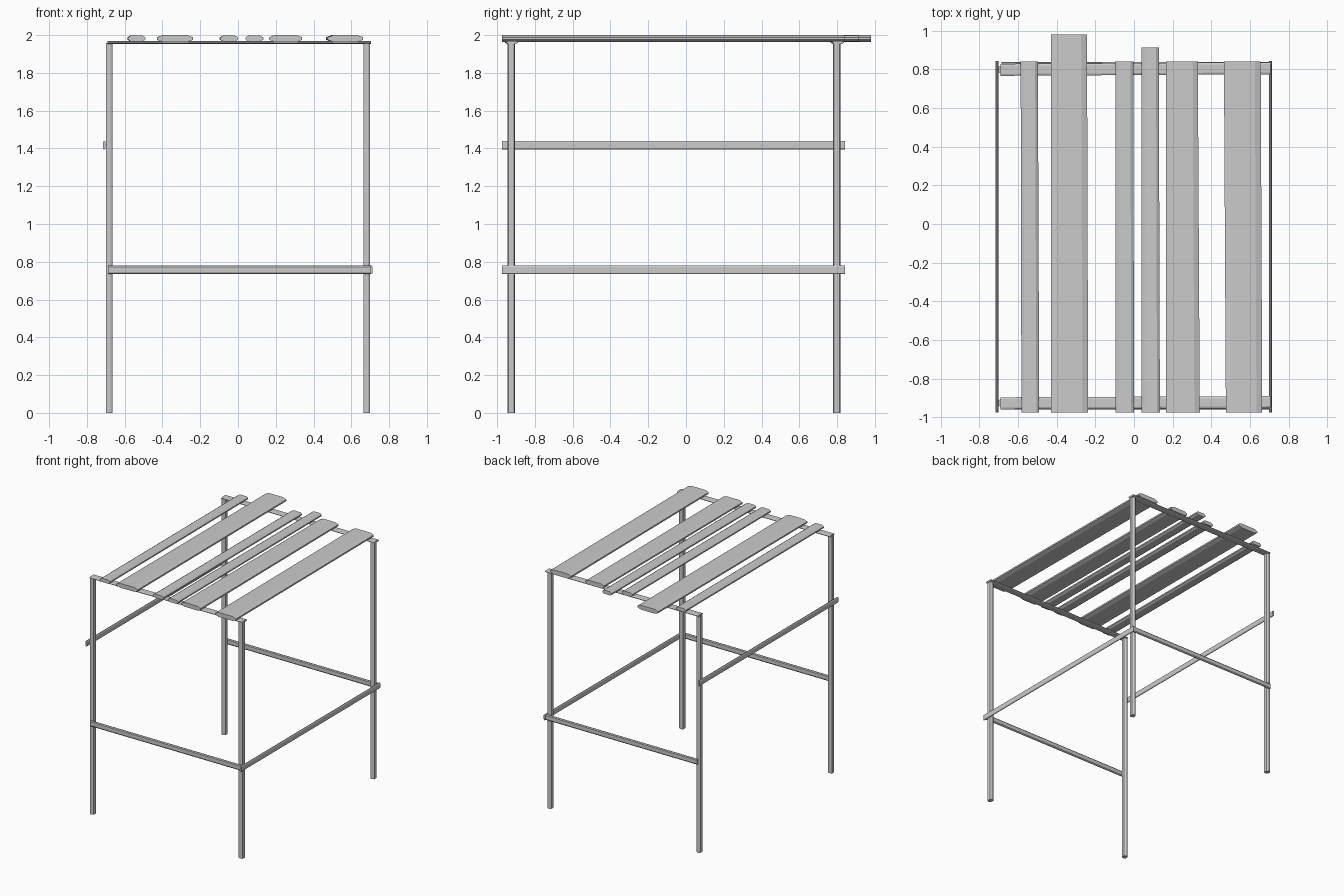
import bpy, bmesh
from mathutils import Vector

if "Cube" in bpy.data.objects:
    bpy.data.objects.remove(bpy.data.objects["Cube"])

# chamfered eight-sided cross-section, in units of half width / half thickness
PROFILE = [(1, -.35), (1, .35), (.68, 1), (-.68, 1),
           (-1, .35), (-1, -.35), (-.68, -1), (.68, -1)]


def board(name, start, end, u, v, half_u, half_v):
    """Prism from start to end; half_u may be a (start, end) pair for taper."""
    hu = half_u if isinstance(half_u, tuple) else (half_u, half_u)
    u, v = Vector(u), Vector(v)
    bm = bmesh.new()
    rings = [[bm.verts.new(Vector(c) + u * a * h + v * b * half_v) for a, b in PROFILE]
             for c, h in zip((start, end), hu)]
    bm.faces.new(rings[0])
    bm.faces.new(rings[1])
    for i in range(8):
        j = (i + 1) % 8
        bm.faces.new((rings[0][i], rings[0][j], rings[1][j], rings[1][i]))
    bmesh.ops.recalc_face_normals(bm, faces=bm.faces[:])
    mesh = bpy.data.meshes.new(name)
    bm.to_mesh(mesh)
    bm.free()
    ob = bpy.data.objects.new(name, mesh)
    bpy.context.collection.objects.link(ob)
    return ob


X, Y, Z = (1, 0, 0), (0, 1, 0), (0, 0, 1)
FRONT, BACK, SIDE = -0.925, 0.798, 0.682

# posts
for fb, y in (("front", FRONT), ("back", BACK)):
    for lr, x in (("left", -SIDE), ("right", SIDE)):
        board(f"{fb}_{lr}_post", (x, y, 0), (x, y, 1.957), Y, X, .021, .018)

# thin cross beams under the planks
board("front_top_beam", (-.69, -.927, 1.961), (.705, -.921, 1.961), Y, Z, .031, .007)
board("back_top_beam", (-.69, .797, 1.961), (.705, .805, 1.961), Y, Z, .031, .007)

# braces nailed on the outside of the posts
board("front_brace", (-.685, -.952, .757), (.71, -.952, .757), Z, Y, .023, .008)
board("back_brace", (-.685, .829, .757), (.71, .829, .757), Z, Y, .023, .008)
board("right_brace", (.706, -.974, .757), (.706, .843, .757), Z, X, .023, .007)
board("left_brace", (-.708, -.974, 1.417), (-.708, .843, 1.417), Z, X, .023, .007)

# roof planks: front left/right edge, back left/right edge, back end
planks = [(-.582, -.490, -.586, -.497, .84), (-.429, -.237, -.430, -.243, .98),
          (-.095, .000, -.097, -.003, .84), (.040, .134, .040, .128, .912),
          (.165, .340, .165, .330, .84), (.475, .663, .465, .655, .84)]
for n, (fl, fr, bl, br, y) in enumerate(planks, 1):
    thick = .018 if fr - fl > .12 else .015
    board(f"roof_plank_{n}", ((fl + fr) / 2, -.974, 1.982), ((bl + br) / 2, y, 1.982),
          X, Z, ((fr - fl) / 2, (br - bl) / 2), thick)
